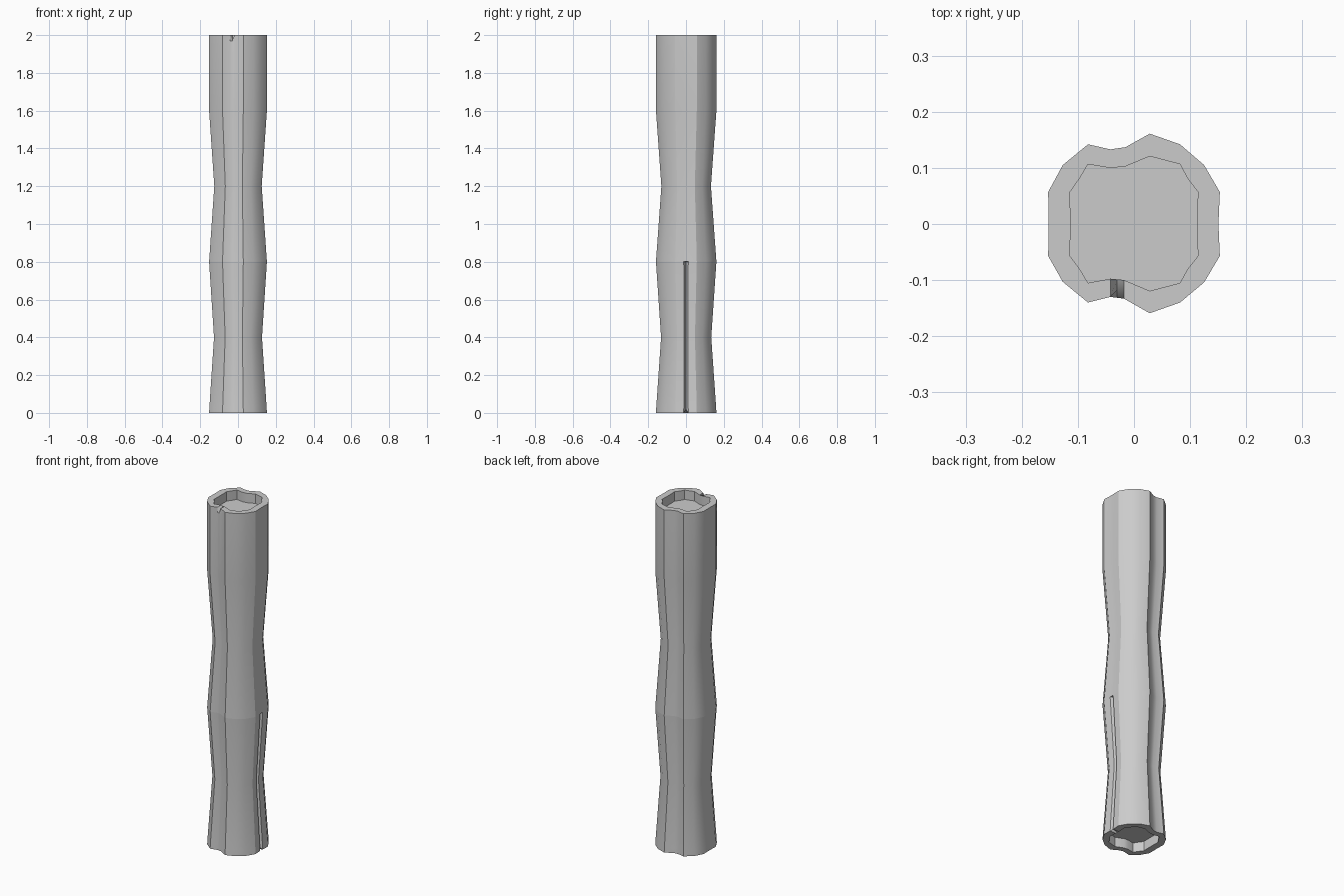
import bpy, bmesh

if "Cube" in bpy.data.objects:
    bpy.data.objects.remove(bpy.data.objects["Cube"])

# Lobed trunk cross-section, counter-clockwise from the right side
OUTLINE = [(0.151, -0.012), (0.151, 0.0), (0.151, 0.012),
           (0.153, 0.057), (0.125, 0.105), (0.082, 0.142), (0.028, 0.161),
           (-0.015, 0.137), (-0.042, 0.133), (-0.082, 0.142), (-0.127, 0.105),
           (-0.153, 0.057), (-0.152, 0.0), (-0.153, -0.057), (-0.127, -0.103),
           (-0.082, -0.140), (-0.042, -0.130), (-0.030, -0.1315), (-0.018, -0.133),
           (0.028, -0.159), (0.082, -0.140), (0.125, -0.104), (0.153, -0.057)]
CRACK, NOTCH = 1, 17          # points that form the side crack and the rim notch
N = len(OUTLINE)


def inner(x, y):
    """Outline of the hollow ends."""
    if abs(x) > 0.1 and abs(y) > 0.09:
        return x * 0.76, y * 0.78
    return (x, y * 0.75) if abs(y) > 0.09 else (x * 0.745, y)


bm = bmesh.new()


def ring(z, s=1.0, crack=False, hollow=False):
    pts = [inner(*p) if hollow else p for p in OUTLINE]
    vs = [bm.verts.new((x * s, y * s, z)) for x, y in pts]
    if crack:
        vs[CRACK].co.x -= 0.022
    return vs


# Hollow bottom, waisted body with crack up to z = 0.8, hollow top
rings = [ring(0.055, hollow=True), ring(0, hollow=True), ring(0, crack=True),
         ring(0.03, 0.99, True), ring(0.4, 0.83, True), ring(0.8, 1, True),
         ring(0.8005), ring(1.2, 0.82), ring(1.6), ring(1.97), ring(2),
         ring(2, hollow=True), ring(1.945, hollow=True)]

# Small nicks in the end rims
rings[2][CRACK].co.z = 0.02
rings[10][NOTCH].co.y = -0.118
rings[10][NOTCH].co.z = 1.975

for a, b in zip(rings, rings[1:]):
    for i in range(N):
        j = (i + 1) % N
        bm.faces.new((a[i], a[j], b[j], b[i]))
bm.faces.new(rings[0][::-1])
bm.faces.new(rings[-1])
bmesh.ops.remove_doubles(bm, verts=bm.verts, dist=0.00001)
bmesh.ops.recalc_face_normals(bm, faces=bm.faces)

mesh = bpy.data.meshes.new("log_post")
bm.to_mesh(mesh)
bm.free()
log = bpy.data.objects.new("log_post", mesh)
bpy.context.collection.objects.link(log)
bpy.context.view_layer.objects.active = log
log.select_set(True)
bpy.ops.object.shade_smooth_by_angle(angle=0.52)
